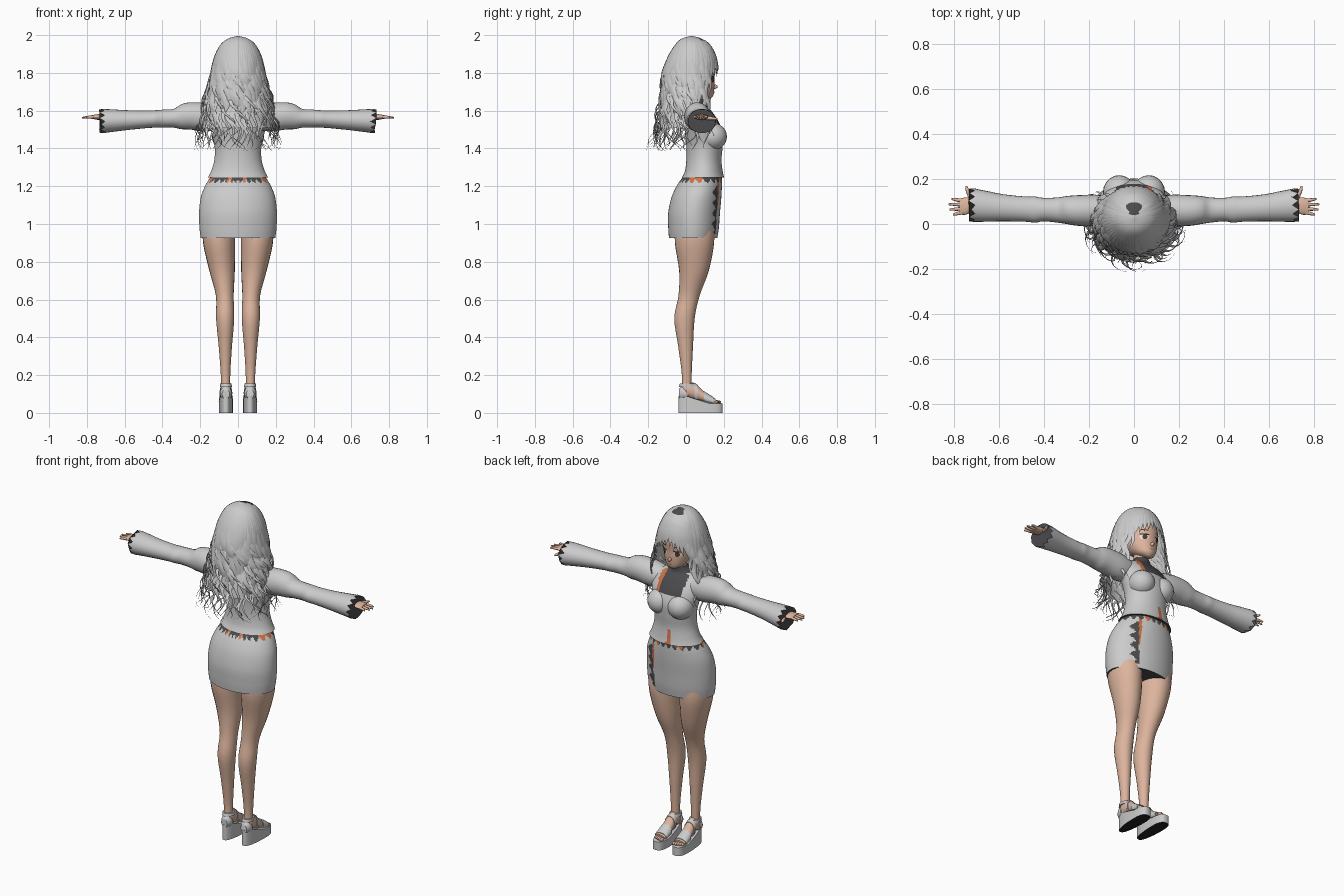
import bpy, bmesh, math, random
from mathutils import Vector
from mathutils.bvhtree import BVHTree

random.seed(4)
if "Cube" in bpy.data.objects:
    bpy.data.objects.remove(bpy.data.objects["Cube"])


def material(name, r, g, b):
    m = bpy.data.materials.new(name)
    m.use_nodes = True
    m.diffuse_color = (r, g, b, 1)
    bsdf = m.node_tree.nodes["Principled BSDF"]
    bsdf.inputs["Base Color"].default_value = (r, g, b, 1)
    bsdf.inputs["Roughness"].default_value = 0.8
    return m


GREY = material("pale grey", 0.6, 0.6, 0.6)
SKIN = material("skin", 0.72, 0.46, 0.34)
DARK = material("dark grey", 0.07, 0.07, 0.075)
ORANGE = material("orange", 0.6, 0.17, 0.06)
BLACK = material("sole black", 0.015, 0.015, 0.015)
BROWN = material("eye brown", 0.1, 0.04, 0.025)
WHITE = material("eye white", 0.8, 0.78, 0.76)
LIP = material("lip", 0.55, 0.2, 0.17)
made = []


def build(name, verts, faces, mats, rule=None):
    """Mesh object; rule(face centre, normal) gives the material index."""
    me = bpy.data.meshes.new(name)
    me.from_pydata([tuple(v) for v in verts], [], faces)
    bm = bmesh.new()
    bm.from_mesh(me)
    bmesh.ops.recalc_face_normals(bm, faces=bm.faces)
    bm.to_mesh(me)
    bm.free()
    for m in mats:
        me.materials.append(m)
    if rule:
        for p in me.polygons:
            p.material_index = rule(p.center, p.normal)
    ob = bpy.data.objects.new(name, me)
    bpy.context.collection.objects.link(ob)
    made.append(ob)
    return ob


def spline(rows, u):
    """Smooth value between table rows."""
    i = min(int(u), len(rows) - 2)
    f = u - i
    a, b, c, d = (rows[min(max(i + k, 0), len(rows) - 1)] for k in (-1, 0, 1, 2))
    return [q + f * (r - p) / 2 + f * f * (p - 2.5 * q + 2 * r - s / 2)
            + f ** 3 * (1.5 * (q - r) + (s - p) / 2) for p, q, r, s in zip(a, b, c, d)]


def loft(name, axis, rings, mats, rule=None, n=24, steps=4, side=1, zig=0):
    """Oval rings (position, centre, centre, radius, radius) along an axis."""
    verts, faces = [], []
    count = (len(rings) - 1) * steps
    for k in range(count + 1):
        pos, c1, c2, r1, r2 = spline(rings, k / steps)
        for j in range(n):
            t = math.tau * j / n
            a, b = c1 + r1 * math.cos(t), c2 + r2 * math.sin(t)
            w = pos + (zig * random.uniform(0.3, 1) * (1 if j % 2 else -1) if k == count else 0)
            v = {"x": (w, a, b), "y": (a, w, b), "z": (a, b, w)}[axis]
            verts.append((v[0] * side, v[1], v[2]))
    for k in range(count):
        for j in range(n):
            i = (j + 1) % n
            faces.append((k * n + j, k * n + i, k * n + n + i, k * n + n + j))
    faces += [tuple(range(n)), tuple(range(count * n, count * n + n))]
    return build(name, verts, faces, mats, rule)


def ball(name, centre, size, mat):
    bm = bmesh.new()
    bmesh.ops.create_uvsphere(bm, u_segments=20, v_segments=12, radius=1)
    verts = [[c + s * q for c, s, q in zip(centre, size, v.co)] for v in bm.verts]
    faces = [[v.index for v in f.verts] for f in bm.faces]
    bm.free()
    return build(name, verts, faces, [mat])


# Skirt with jagged waist edge and a side slit
def skirt_rule(c, nrm):
    ang = math.atan2(c.y - 0.05, c.x)
    if nrm.z < -0.9:
        return 1
    teeth = (ang * 24 / math.tau) % 1
    if c.z > 1.215 and abs(teeth - 0.5) * 2 < (c.z - 1.21) / 0.03:
        return 2 if int(ang * 4) % 4 == 0 else 1
    d = ang - 0.78
    jag = abs((c.z * 18) % 1 - 0.5) * 2
    if 0.06 < d < 0.17 and c.z > 0.99 + d:
        return 2
    return 1 if -0.03 - 0.22 * jag < d < 0.06 and 0.95 < c.z < 1.2 else 0


loft("skirt", "z", [(0.925, 0, 0.038, 0.197, 0.128), (0.98, 0, 0.04, 0.204, 0.134),
     (1.06, 0, 0.043, 0.206, 0.137), (1.14, 0, 0.055, 0.197, 0.132),
     (1.2, 0, 0.07, 0.175, 0.12), (1.245, 0, 0.085, 0.148, 0.105)],
     [GREY, DARK, ORANGE], skirt_rule, n=144, steps=10)


# Top with an open neckline and a narrow gap at the midriff
def top_rule(c, nrm):
    if c.z > 1.635 or nrm.z < -0.9:
        return 1
    if c.y > 0.085 and c.z > 1.525 and abs(c.x) < 0.085:
        return 2 if c.x > 0.055 else 1
    if c.y > 0.1 and c.z < 1.35 and abs(c.x + 0.02) < (1.36 - c.z) * 0.14:
        return 2
    return 0


loft("top", "z", [(1.245, 0, 0.09, 0.16, 0.112), (1.28, 0, 0.094, 0.142, 0.1),
     (1.34, 0, 0.095, 0.125, 0.093), (1.41, 0, 0.098, 0.124, 0.096),
     (1.48, 0, 0.095, 0.14, 0.1), (1.55, 0, 0.078, 0.155, 0.09),
     (1.605, 0, 0.062, 0.14, 0.068), (1.635, 0, 0.055, 0.075, 0.05),
     (1.665, 0, 0.06, 0.043, 0.042)],
     [GREY, DARK, ORANGE], top_rule, n=80, steps=6)
loft("neck", "z", [(1.62, 0, 0.058, 0.04, 0.04), (1.74, 0, 0.06, 0.04, 0.04)], [SKIN])

for s, word in ((1, "left"), (-1, "right")):
    ball(word + "_bust", (s * 0.066, 0.142, 1.463), (0.072, 0.075, 0.072), GREY)

    # Sleeve with puffed shoulder and frayed cuff
    loft(word + "_sleeve", "x", [(0.09, 0.06, 1.56, 0.06, 0.06), (0.17, 0.06, 1.565, 0.07, 0.075),
         (0.25, 0.06, 1.572, 0.068, 0.072), (0.3, 0.062, 1.568, 0.062, 0.066),
         (0.34, 0.062, 1.56, 0.056, 0.05), (0.4, 0.064, 1.558, 0.052, 0.047),
         (0.44, 0.064, 1.556, 0.058, 0.046), (0.48, 0.066, 1.554, 0.056, 0.046),
         (0.58, 0.072, 1.55, 0.06, 0.052), (0.67, 0.08, 1.547, 0.07, 0.06),
         (0.715, 0.084, 1.545, 0.075, 0.064)],
         [GREY, DARK], lambda c, v: int(abs(v.x) > 0.9 and abs(c.x) > 0.7), side=s, zig=0.02)

    # Hand
    loft(word + "_palm", "x", [(0.66, 0.08, 1.565, 0.025, 0.02), (0.71, 0.083, 1.566, 0.026, 0.016),
         (0.745, 0.08, 1.567, 0.038, 0.014), (0.775, 0.077, 1.566, 0.035, 0.01)], [SKIN], side=s)
    for k, tip in enumerate((0.805, 0.82, 0.825, 0.812)):
        y = 0.05 + k * 0.018
        loft(f"{word}_finger_{k + 1}", "x", [(0.765, y, 1.566, 0.008, 0.008),
             (0.79, y * 1.15 - 0.012, 1.566, 0.0075, 0.0075),
             (tip, y * 1.3 - 0.024, 1.563, 0.004, 0.004)], [SKIN], n=10, side=s)
    loft(word + "_thumb", "y", [(0.09, 0.715, 1.563, 0.014, 0.012), (0.125, 0.728, 1.56, 0.012, 0.01),
         (0.15, 0.74, 1.558, 0.009, 0.008), (0.168, 0.745, 1.557, 0.004, 0.004)],
         [SKIN], n=10, side=s)

    # Leg and foot
    loft(word + "_leg", "z", [(1.0, 0.1, 0.045, 0.085, 0.1), (0.9, 0.1, 0.045, 0.085, 0.104),
         (0.75, 0.084, 0.042, 0.067, 0.078), (0.62, 0.07, 0.016, 0.047, 0.056),
         (0.5, 0.068, -0.008, 0.048, 0.054), (0.35, 0.067, -0.002, 0.035, 0.039),
         (0.2, 0.066, 0.004, 0.025, 0.026), (0.09, 0.064, 0.002, 0.025, 0.028)], [SKIN], side=s)
    loft(word + "_foot", "y", [(-0.032, 0.064, 0.11, 0.016, 0.018), (0, 0.064, 0.122, 0.027, 0.04),
         (0.045, 0.064, 0.115, 0.029, 0.042), (0.09, 0.064, 0.088, 0.032, 0.03),
         (0.13, 0.064, 0.07, 0.035, 0.019), (0.155, 0.064, 0.062, 0.033, 0.013)], [SKIN], side=s)
    for k in range(5):
        ball(f"{word}_toe_{k + 1}", (s * (0.04 + k * 0.012), 0.168 - k * 0.004, 0.058),
             (0.008, 0.018, 0.009), SKIN)

    # Platform sandal: sloped sole, heel cup and straps
    n, outline = 40, []
    for j in range(n):
        t = math.tau * j / n
        y = 0.077 + 0.117 * math.copysign(abs(math.sin(t)) ** 0.8, math.sin(t))
        wide = 0.036 + 0.008 * math.sin(t)
        outline.append((s * (0.064 + wide * math.copysign(abs(math.cos(t)) ** 0.7, math.cos(t))), y))
    verts = [(x, y, 0) for x, y in outline]
    verts += [(x, y, 0.05 + 0.04 * min(1, max(0, (0.12 - y) / 0.12))) for x, y in outline]
    faces = [(j, (j + 1) % n, n + (j + 1) % n, n + j) for j in range(n)]
    build(word + "_sole", verts, faces + [tuple(range(n)), tuple(range(n, 2 * n))],
          [GREY, BLACK], lambda c, v: int(v.z < -0.9))
    loft(word + "_heel_cup", "y", [(-0.038, 0.064, 0.1, 0.02, 0.025), (-0.02, 0.064, 0.106, 0.03, 0.036),
         (0.0, 0.064, 0.1, 0.032, 0.03)], [GREY], side=s)
    loft(word + "_ankle_strap", "z", [(0.138, 0.064, 0.008, 0.032, 0.046),
         (0.155, 0.065, 0.006, 0.03, 0.038)], [GREY], side=s)
    loft(word + "_toe_strap", "y", [(0.095, 0.064, 0.08, 0.037, 0.035),
         (0.145, 0.064, 0.062, 0.038, 0.022)], [GREY], side=s)
    loft(word + "_instep_strap", "y", [(0.045, 0.064, 0.112, 0.033, 0.048),
         (0.06, 0.064, 0.105, 0.034, 0.044)], [GREY], side=s)

# Head, nose and painted face
head = loft("head", "z", [(1.664, 0, 0.118, 0.012, 0.012), (1.682, 0, 0.1, 0.046, 0.045),
            (1.72, 0, 0.07, 0.073, 0.08), (1.77, 0, 0.05, 0.09, 0.1), (1.83, 0, 0.045, 0.097, 0.106),
            (1.9, 0, 0.035, 0.085, 0.09), (1.95, 0, 0.03, 0.05, 0.05)], [SKIN], n=48, steps=5)
ball("nose", (0, 0.148, 1.727), (0.009, 0.02, 0.012), SKIN)
tree = BVHTree.FromPolygons([v.co for v in head.data.vertices],
                            [tuple(p.vertices) for p in head.data.polygons])


def face_patch(name, x, z, rx, rz, mat, lift):
    """Thin oval laid on the face."""
    pts = [(0, 0)] + [(r * math.cos(math.tau * j / 20), r * math.sin(math.tau * j / 20))
                      for r in (0.5, 1) for j in range(20)]
    verts = []
    for a, b in pts:
        hit = tree.ray_cast(Vector((x + rx * a, 1, z + rz * b)), Vector((0, -1, 0)))[0]
        verts.append((hit.x, hit.y + lift, hit.z))
    faces = [(0, 1 + j, 1 + (j + 1) % 20) for j in range(20)]
    faces += [(1 + j, 21 + j, 21 + (j + 1) % 20, 1 + (j + 1) % 20) for j in range(20)]
    build(name, verts, faces, [mat])


for s, word in ((1, "left"), (-1, "right")):
    face_patch(word + "_eye_white", s * 0.042, 1.763, 0.022, 0.015, WHITE, 0.002)
    face_patch(word + "_iris", s * 0.041, 1.763, 0.012, 0.015, BROWN, 0.003)
    face_patch(word + "_lash", s * 0.043, 1.779, 0.024, 0.004, BLACK, 0.004)
    face_patch(word + "_brow", s * 0.043, 1.805, 0.022, 0.003, BROWN, 0.003)
face_patch("mouth", 0, 1.698, 0.014, 0.004, LIP, 0.002)

# Hair envelope: height, half width, depth behind, depth in front
HAIR = [(2.0, 0, 0, 0), (1.985, 0.05, 0.05, 0.055), (1.95, 0.09, 0.085, 0.095),
        (1.88, 0.123, 0.125, 0.13), (1.79, 0.143, 0.155, 0.145), (1.7, 0.168, 0.16, 0.14),
        (1.6, 0.19, 0.175, 0.14), (1.5, 0.207, 0.19, 0.16), (1.39, 0.225, 0.22, 0.18)]


def hair_point(ang, u, scale=1):
    z, a, back, front = spline(HAIR, u)
    deep = back if math.cos(ang) > 0 else front
    return Vector((a * scale * math.sin(ang), 0.03 - deep * scale * math.cos(ang), z - 0.004))


# Inner hair shell, open at the face, dark at the parting
n, rows = 72, 56
verts = [hair_point(math.tau * j / n - math.pi, k / 8, 0.95) for k in range(rows) for j in range(n)]
faces = []
for k in range(rows - 1):
    for j in range(n):
        if k < 25 or abs(math.tau * (j + 0.5) / n - math.pi) < 1.85 - 0.012 * (k - 25):
            i = (j + 1) % n
            faces.append((k * n + j, k * n + i, k * n + n + i, k * n + n + j))
build("hair_shell", verts, faces, [GREY, DARK],
      lambda c, v: int(c.z > 1.96 and c.y > 0.04 and abs(c.x) < 0.035 and c.y < 0.11))


def locks(name, specs):
    """Flat tapering wavy strands: start angle, end angle, start u, end u, width, wave."""
    verts, faces, m, steps = [], [], 6, 36
    for a0, a1, u0, u1, width, wave in specs:
        phase, base = random.uniform(0, 6), len(verts)
        for k in range(steps + 1):
            t = k / steps
            u = u0 + (u1 - u0) * t
            ang = a0 + (a1 - a0) * t
            p = hair_point(ang, u)
            along = Vector((math.cos(ang), math.sin(ang), 0))
            out = Vector((math.sin(ang), -math.cos(ang), 0))
            grow = wave * max(0, u - 3) / 5
            p += along * grow * math.sin(phase + u * 4) + out * grow * 0.6 * math.cos(phase + u * 4)
            w = width * (0.3 + 0.7 * min(1, t * 3)) * max(0.03, 1 - t ** 3)
            for j in range(m):
                q = math.tau * j / m
                verts.append(p + along * w * math.cos(q) + out * 0.3 * w * math.sin(q))
        for k in range(steps):
            for j in range(m):
                i = (j + 1) % m
                b = base + k * m
                faces.append((b + j, b + i, b + m + i, b + m + j))
    build(name, verts, faces, [GREY])


# Long strands behind, curling strands in front of the shoulders, swept fringe
rand = random.uniform
locks("back_hair", [(g, g + rand(-0.06, 0.06), 0.2, rand(7.3, 8), 0.024, rand(0.015, 0.03))
                    for g in [-1.75 + 3.5 * k / 32 for k in range(33)]])
locks("loose_curls", [(g, g + rand(-0.1, 0.1), 3, 8, 0.012, 0.05)
                      for g in [-1.5 + 3 * k / 13 for k in range(14)]])
locks("front_strands", [(s * g, s * (g + 0.12), 0.6, e, 0.02, 0.025) for s in (1, -1)
                        for g, e in ((1.8, 7.6), (1.95, 7.8), (2.1, 7.3), (2.2, 5.6))])
locks("fringe", [(math.pi + s * g * 0.55, math.pi + s * g, 1.3, 3.65 + g * 0.9, 0.024, 0.006)
                 for s in (1, -1) for g in (0.1, 0.28, 0.46, 0.64, 0.82, 1.0, 1.15)])

bpy.ops.object.select_all(action="DESELECT")
for ob in made:
    ob.select_set(True)
bpy.context.view_layer.objects.active = made[0]
bpy.ops.object.shade_smooth_by_angle(angle=math.radians(45))
